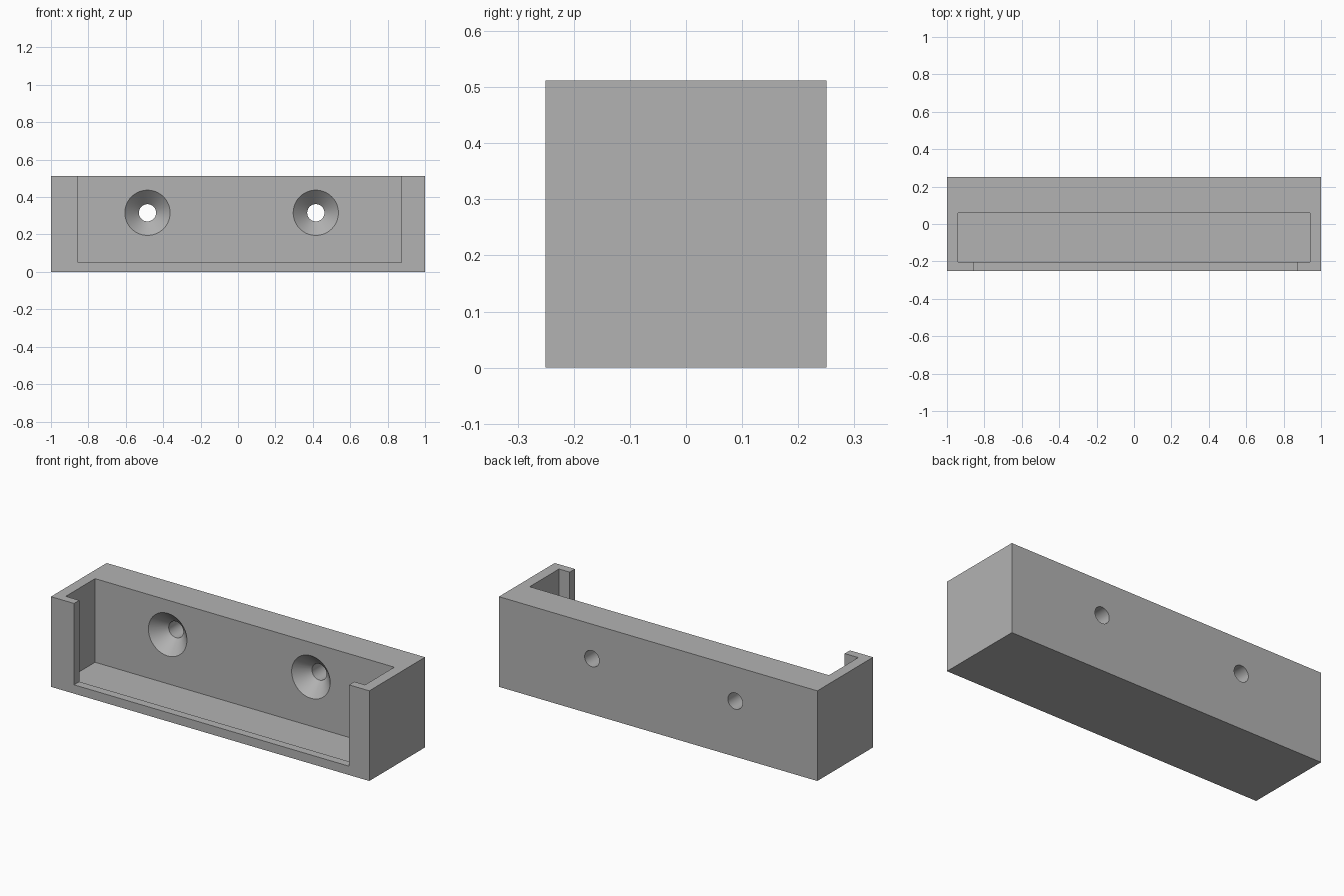
import bpy
import bmesh
from math import cos, sin, tau

old = bpy.data.objects.get("Cube")
if old:
    bpy.data.objects.remove(old, do_unlink=True)

BACK, FRONT, HEIGHT = 0.25, -0.25, 0.512   # outer block
WALL_Y, LIP_Y = 0.06, -0.203               # pocket back and front


def make_object(name, bm):
    bmesh.ops.recalc_face_normals(bm, faces=bm.faces)
    mesh = bpy.data.meshes.new(name)
    bm.to_mesh(mesh)
    bm.free()
    obj = bpy.data.objects.new(name, mesh)
    bpy.context.collection.objects.link(obj)
    return obj


def box(name, low, high):
    bm = bmesh.new()
    bmesh.ops.create_cube(bm, size=1)
    for v in bm.verts:
        v.co = [l + (c + 0.5) * (h - l) for c, l, h in zip(v.co, low, high)]
    return make_object(name, bm)


def turned(name, x, z, profile, sides=64):
    """Solid turned about a y-parallel axis from (radius, y) points."""
    bm = bmesh.new()
    rings = [[bm.verts.new((x + r * cos(tau * i / sides), y, z + r * sin(tau * i / sides)))
              for i in range(sides)] for r, y in profile]
    for a, b in zip(rings, rings[1:]):
        for i in range(sides):
            j = (i + 1) % sides
            bm.faces.new((a[i], a[j], b[j], b[i]))
    bm.faces.new(rings[0])
    bm.faces.new(rings[-1])
    return make_object(name, bm)


def cut(target, cutter):
    cutter.hide_render = True
    mod = target.modifiers.new("cut", "BOOLEAN")
    mod.operation = "DIFFERENCE"
    mod.solver = "EXACT"
    mod.object = cutter
    bpy.context.view_layer.objects.active = target
    bpy.ops.object.modifier_apply(modifier=mod.name)
    bpy.data.objects.remove(cutter, do_unlink=True)


# Outer block
holder = box("wall_holder", (-1, FRONT, 0), (1, BACK, HEIGHT))

# Pocket open at the top, and a narrower front opening above a low lip
cut(holder, box("pocket_cutter", (-0.94, LIP_Y, 0.037), (0.94, WALL_Y, 0.7)))
cut(holder, box("opening_cutter", (-0.855, -0.4, 0.05), (0.873, -0.1, 0.7)))

# Countersunk screw holes through the back wall
screw_profile = [(0.121, -0.02), (0.121, WALL_Y), (0.046, WALL_Y + 0.075), (0.046, 0.4)]
for x in (-0.484, 0.416):
    cut(holder, turned("screw_hole_cutter", x, 0.316, screw_profile))

# Plain grey finish
grey = bpy.data.materials.new("plain_grey")
grey.use_nodes = True
colour = (0.45, 0.45, 0.45, 1)
grey.diffuse_color = colour
grey.node_tree.nodes["Principled BSDF"].inputs["Base Color"].default_value = colour
holder.data.materials.clear()
holder.data.materials.append(grey)

bpy.ops.object.select_all(action="DESELECT")
holder.select_set(True)
bpy.context.view_layer.objects.active = holder
bpy.ops.object.shade_smooth_by_angle(angle=0.5)
